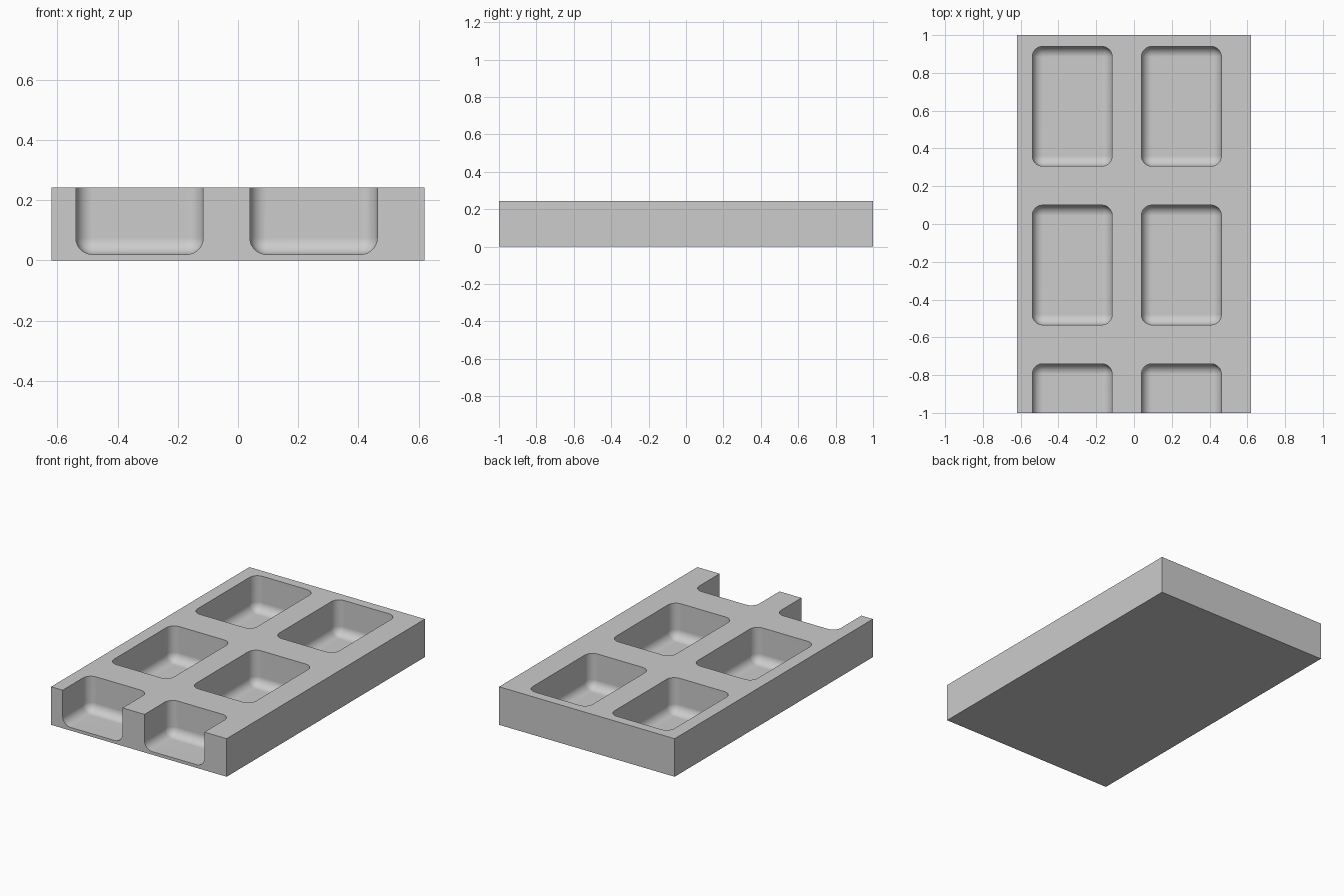
import bpy
import bmesh
from mathutils import Matrix, Vector

if "Cube" in bpy.data.objects:
    bpy.data.objects.remove(bpy.data.objects["Cube"], do_unlink=True)

WIDTH, LENGTH, HEIGHT = 1.24, 2.0, 0.243
POCKET = Vector((0.423, 0.634, 0.4))
FLOOR, RADIUS = 0.02, 0.055

grey = bpy.data.materials.new("plain grey")
grey.use_nodes = True
grey.diffuse_color = (0.604, 0.604, 0.604, 1)
grey.node_tree.nodes["Principled BSDF"].inputs["Base Color"].default_value = grey.diffuse_color


def add_box(bm, centre, size, radius=0):
    """Box with optionally rounded edges."""
    part = bmesh.new()
    bmesh.ops.create_cube(part, size=1, matrix=Matrix.Translation(centre) @ Matrix.Diagonal((*size, 1)))
    if radius:
        bmesh.ops.bevel(part, geom=part.edges[:], offset=radius, offset_type='OFFSET',
                        segments=8, profile=0.5, affect='EDGES')
    mesh = bpy.data.meshes.new("part")
    part.to_mesh(mesh)
    part.free()
    bm.from_mesh(mesh)
    bpy.data.meshes.remove(mesh)


def make_object(name, bm):
    mesh = bpy.data.meshes.new(name)
    bm.to_mesh(mesh)
    bm.free()
    mesh.materials.append(grey)
    obj = bpy.data.objects.new(name, mesh)
    bpy.context.collection.objects.link(obj)
    return obj


# Solid block
bm = bmesh.new()
add_box(bm, Vector((0, 0, HEIGHT / 2)), (WIDTH, LENGTH, HEIGHT))
tray = make_object("tray", bm)

# Grid of rounded pockets, the front row running out through the front face
bm = bmesh.new()
for x in (-0.327, 0.251):
    for row in range(3):
        y = 0.623 - 0.84 * row
        add_box(bm, Vector((x, y, FLOOR + POCKET.z / 2)), POCKET, RADIUS)
cutter = make_object("pocket_cutter", bm)
cutter.hide_render = True

# Cut the pockets and smooth their fillets
cut = tray.modifiers.new("pockets", 'BOOLEAN')
cut.operation = 'DIFFERENCE'
cut.solver = 'EXACT'
cut.object = cutter
bpy.ops.object.select_all(action='DESELECT')
tray.select_set(True)
bpy.context.view_layer.objects.active = tray
bpy.ops.object.modifier_apply(modifier=cut.name)
bpy.data.objects.remove(cutter, do_unlink=True)
bpy.ops.object.shade_smooth_by_angle(angle=0.6)
weighted = tray.modifiers.new("flat_face_normals", 'WEIGHTED_NORMAL')
weighted.keep_sharp = True
